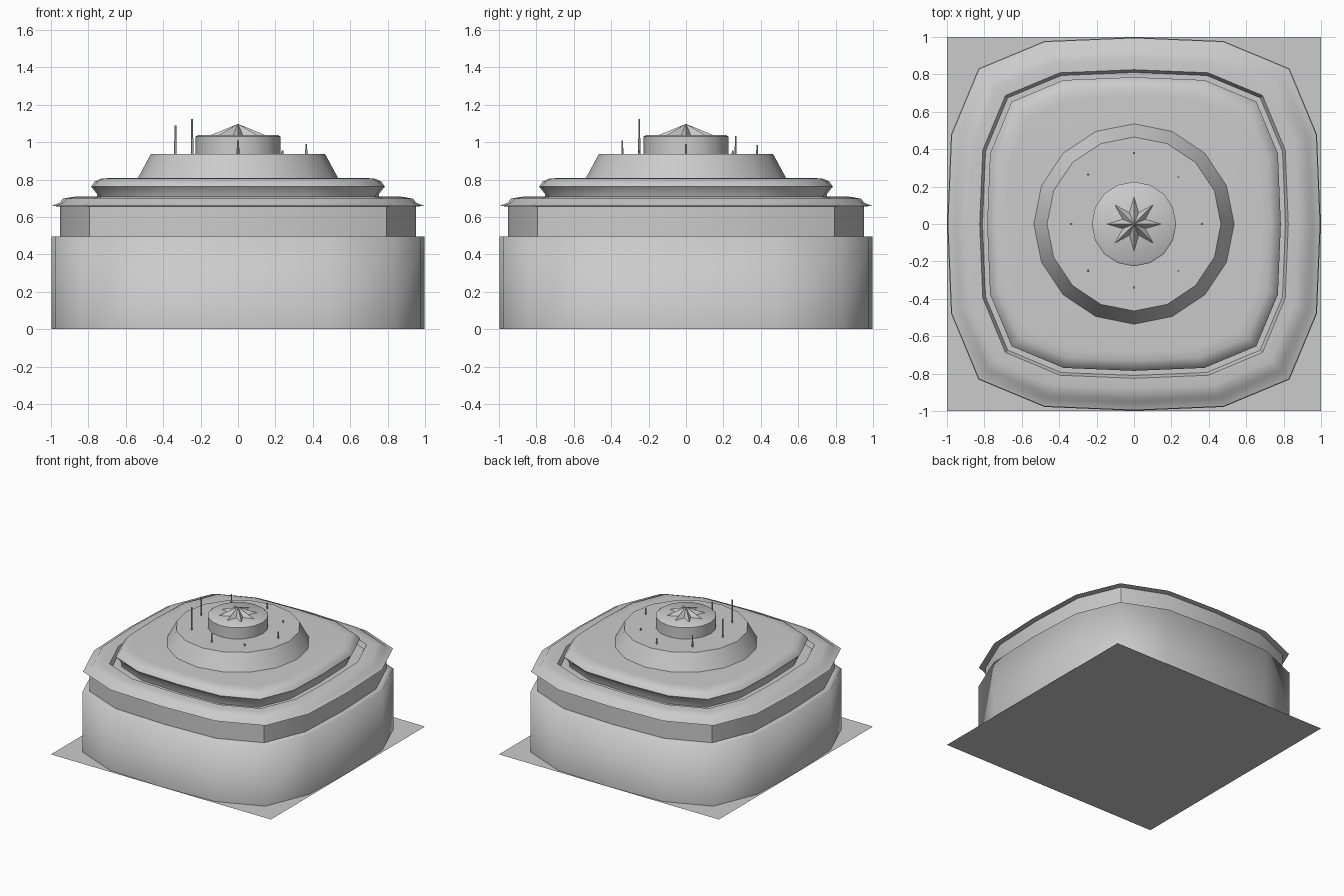
import bpy, bmesh, math

if "Cube" in bpy.data.objects:
    bpy.data.objects.remove(bpy.data.objects["Cube"])

grey = bpy.data.materials.new("plain_grey")
grey.diffuse_color = (0.6, 0.6, 0.6, 1)
grey.use_nodes = True
grey.node_tree.nodes["Principled BSDF"].inputs["Base Color"].default_value = grey.diffuse_color

# One quarter of the sixteen-sided rounded square, then turned four times
QUARTER = [(1.0, 0.0), (0.98, 0.48), (0.833, 0.833), (0.48, 0.98)]
SQUARE = []
for px, py in QUARTER:
    SQUARE.append((px, py))
for turn in range(3):
    SQUARE += [(-py, px) for px, py in SQUARE[-4:]]
ROUND = [(math.cos(i * math.pi / 8), math.sin(i * math.pi / 8)) for i in range(16)]
STAR = [(x * s, y * s) for i, (x, y) in enumerate(ROUND) for s in [0.45 if i % 2 else 1.0]]


def loft(name, outline, profile, angle=30, cap_top=False, apex=None, centre=(0, 0)):
    """Stack scaled copies of an outline along (size, height) steps."""
    bm = bmesh.new()
    rings = [[bm.verts.new((centre[0] + x * r, centre[1] + y * r, z)) for x, y in outline]
             for r, z in profile]
    n = len(outline)
    for a, b in zip(rings, rings[1:]):
        for i in range(n):
            j = (i + 1) % n
            bm.faces.new((a[i], a[j], b[j], b[i]))
    if cap_top:
        bm.faces.new(rings[-1])
    if apex is not None:
        tip = bm.verts.new((centre[0], centre[1], apex))
        for i in range(n):
            bm.faces.new((rings[-1][i], rings[-1][(i + 1) % n], tip))
    mesh = bpy.data.meshes.new(name)
    bm.to_mesh(mesh)
    bm.free()
    mesh.materials.append(grey)
    obj = bpy.data.objects.new(name, mesh)
    bpy.context.collection.objects.link(obj)
    bpy.ops.object.select_all(action='DESELECT')
    obj.select_set(True)
    bpy.context.view_layer.objects.active = obj
    bpy.ops.object.shade_smooth_by_angle(angle=math.radians(angle))
    return obj


# Ground plate
bpy.ops.mesh.primitive_plane_add(size=2)
plate = bpy.context.object
plate.name = "ground_plate"
plate.data.materials.append(grey)

# Lower body, softly shaded into its ledge, and the recessed wall above
loft("lower_body", SQUARE, [(0.998, 0.0), (0.998, 0.495), (0.953, 0.497)], angle=120)
loft("upper_wall", SQUARE, [(0.953, 0.495), (0.953, 0.66)])

# Overhanging roof rim with a groove on its inner side
loft("roof_rim", SQUARE, [(0.953, 0.655), (0.995, 0.66), (0.955, 0.675), (0.935, 0.698),
                          (0.88, 0.708), (0.825, 0.71), (0.81, 0.675), (0.74, 0.675)], angle=40)

# Raised roof slab with a bulging edge
loft("roof_slab", SQUARE, [(0.745, 0.675), (0.755, 0.725), (0.785, 0.762),
                           (0.765, 0.79), (0.73, 0.806), (0.68, 0.808)],
     angle=45, cap_top=True)

# Sloped tier and round drum
loft("sloped_tier", ROUND, [(0.537, 0.805), (0.465, 0.938)], cap_top=True)
loft("drum", ROUND, [(0.226, 0.935), (0.226, 1.03), (0.215, 1.038)], angle=50, cap_top=True)

# Star-folded peak on the drum
loft("folded_peak", STAR, [(0.15, 1.036)], angle=20, apex=1.098)

# Ring of thin masts: x, y, top height
MASTS = [(-0.335, 0, 1.09), (-0.245, -0.25, 1.125), (0, -0.34, 1.008), (0.365, 0, 0.99),
         (-0.245, 0.265, 1.033), (0, 0.38, 0.985), (0.237, 0.25, 0.955), (0.237, -0.25, 0.955)]
HEX = [(math.cos(i * math.pi / 3), math.sin(i * math.pi / 3)) for i in range(6)]
for k, (x, y, top) in enumerate(MASTS):
    mid = 0.938 + (top - 0.938) * 0.45
    loft(f"mast_{k + 1}", HEX, [(0.007, 0.935), (0.007, mid), (0.005, mid), (0.005, top)],
         cap_top=True, centre=(x, y))
